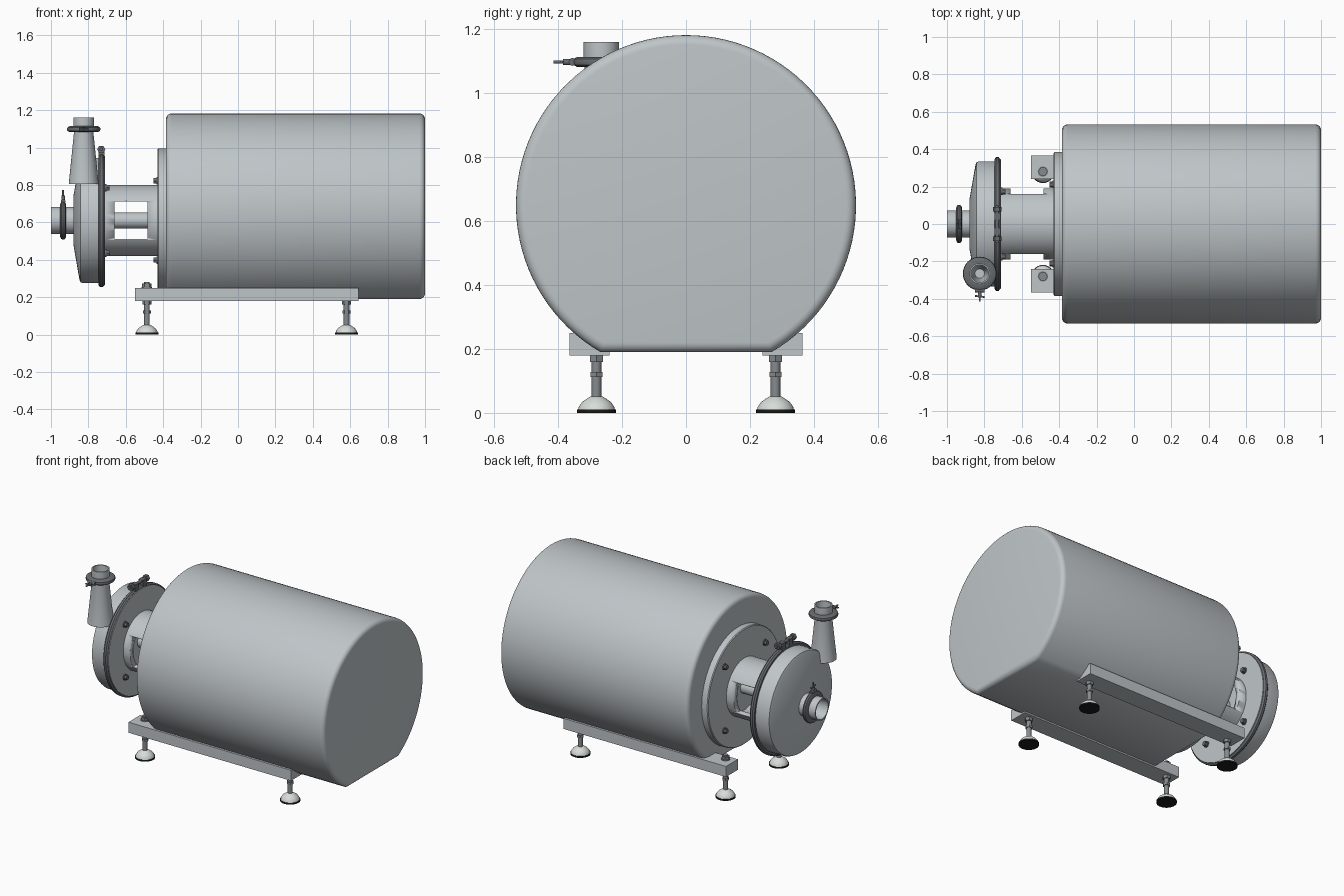
import bpy, bmesh, math
from mathutils import Vector

if "Cube" in bpy.data.objects:
    bpy.data.objects.remove(bpy.data.objects["Cube"])

def material(name, rgb):
    m = bpy.data.materials.new(name)
    m.diffuse_color = (*rgb, 1)
    m.use_nodes = True
    m.node_tree.nodes["Principled BSDF"].inputs["Base Color"].default_value = m.diffuse_color
    return m

STEEL = material("brushed_steel", (0.52, 0.56, 0.58))
DARK = material("dark_steel", (0.14, 0.15, 0.16))
STEM = material("stem_steel", (0.24, 0.26, 0.27))
PALE = material("pale_foot", (0.68, 0.72, 0.69))
RUBBER = material("black_rubber", (0.01, 0.01, 0.01))
AXIS = 0.61  # height of the pump shaft

def finish(name, bm, mat, angle=35):
    bmesh.ops.remove_doubles(bm, verts=bm.verts, dist=1e-5)
    bmesh.ops.recalc_face_normals(bm, faces=bm.faces)
    me = bpy.data.meshes.new(name)
    bm.to_mesh(me)
    bm.free()
    me.materials.append(mat)
    me.shade_smooth()
    me.set_sharp_from_angle(angle=math.radians(angle))
    ob = bpy.data.objects.new(name, me)
    bpy.context.collection.objects.link(ob)
    return ob

def lathe(name, pts, loc, axis, mat, seg=64, closed=False):
    """Spin (radius, height) points around an axis that starts at loc."""
    q = Vector(axis).to_track_quat('Z', 'Y')
    bm = bmesh.new()
    rings = []
    for r, h in pts:
        rings.append([bm.verts.new(Vector(loc) + q @ Vector((
            r * math.cos(2 * math.pi * i / seg), r * math.sin(2 * math.pi * i / seg), h)))
            for i in range(seg)])
    n = len(pts)
    for k in range(n if closed else n - 1):
        a, b = rings[k], rings[(k + 1) % n]
        for i in range(seg):
            j = (i + 1) % seg
            bm.faces.new((a[i], a[j], b[j], b[i]))
    bmesh.ops.dissolve_degenerate(bm, dist=1e-6, edges=bm.edges)
    return finish(name, bm, mat)

def rod(name, p1, p2, r, mat, seg=20):
    d = Vector(p2) - Vector(p1)
    return lathe(name, [(0, 0), (r, 0), (r, d.length), (0, d.length)], p1, d, mat, seg)

def box(name, lo, hi, mat):
    bm = bmesh.new()
    bmesh.ops.create_cube(bm, size=1)
    for v in bm.verts:
        v.co = Vector([(a + b) / 2 + c * (b - a) for a, b, c in zip(lo, hi, v.co)])
    return finish(name, bm, mat)

def tube(name, r_out, r_in, h, loc, axis, mat):
    return lathe(name, [(r_in, 0), (r_out, 0), (r_out, h), (r_in, h)], loc, axis, mat, closed=True)

# Motor shroud: round drum with a flat underside and rounded ends
bm = bmesh.new()
R, zc, zflat = 0.532, 0.65, 0.19
a0 = math.asin((zflat - zc) / R)
arc = [a0 + (math.pi - 2 * a0) * i / 88 for i in range(89)]
face = bm.faces.new([bm.verts.new((-0.385, R * math.cos(a), zc + R * math.sin(a))) for a in arc])
ext = bmesh.ops.extrude_face_region(bm, geom=[face], use_keep_orig=True)
bmesh.ops.translate(bm, vec=(1.385, 0, 0),
                    verts=[g for g in ext["geom"] if isinstance(g, bmesh.types.BMVert)])
ends = [e for e in bm.edges if abs(e.verts[0].co.x - e.verts[1].co.x) < 1e-5]
bmesh.ops.bevel(bm, geom=ends, offset=0.03, segments=5, profile=0.5, affect='EDGES')
finish("motor_shroud", bm, STEEL)

# Motor flange
lathe("motor_flange", [(0, 0), (0.38, 0), (0.385, 0.005), (0.385, 0.06), (0, 0.06)],
      (-0.43, 0, AXIS), (1, 0, 0), STEEL, 80)

# Lantern between pump and motor, with a window cut through both sides
lantern = tube("lantern", 0.19, 0.155, 0.285, (-0.712, 0, AXIS), (1, 0, 0), STEEL)
cutter = box("window_cutter", (-0.66, -0.5, 0.51), (-0.485, 0.5, 0.71), STEEL)
cutter.hide_render = True
mod = lantern.modifiers.new("windows", 'BOOLEAN')
mod.operation = 'DIFFERENCE'
mod.solver = 'EXACT'
mod.object = cutter
bpy.context.view_layer.objects.active = lantern
bpy.ops.object.modifier_apply(modifier=mod.name)
bpy.data.objects.remove(cutter)
rod("pump_shaft", (-0.72, 0, AXIS), (-0.42, 0, AXIS), 0.043, STEEL, 32)

# Pump casing with open inlet, back cover and clamp ring
lathe("pump_casing", [(0, 0.06), (0.062, 0.06), (0.062, 0), (0.13, 0), (0.315, 0.032),
                      (0.33, 0.038), (0.335, 0.05), (0.335, 0.15), (0, 0.15)],
      (-0.88, 0, AXIS), (1, 0, 0), STEEL, 80)
lathe("back_cover", [(0, 0), (0.345, 0), (0.345, 0.018), (0, 0.018)],
      (-0.728, 0, AXIS), (1, 0, 0), STEEL, 80)
lathe("casing_clamp_ring", [(0.325, 0), (0.347, 0), (0.357, 0.009), (0.357, 0.023),
                            (0.347, 0.032), (0.325, 0.032)],
      (-0.746, 0, AXIS), (1, 0, 0), DARK, 80, closed=True)

# Clamp closure on top of the ring
for s in (-1, 1):
    y = 0.04 * s
    box("clamp_lug", (-0.747, y - 0.018, 0.945), (-0.715, y + 0.018, 1.0), DARK)
    rod("clamp_nut", (-0.731, 0.066 * s, 0.99), (-0.731, 0.09 * s, 0.99), 0.022, DARK, 6)
rod("clamp_bolt", (-0.731, -0.1, 0.99), (-0.731, 0.1, 0.99), 0.01, DARK)

# Bolts on the motor flange and on the pump back cover
for sy in (-1, 1):
    for sz in (-1, 1):
        for name, x, d in (("flange_bolt", -0.43, 0.212), ("cover_bolt", -0.71, 0.175)):
            s = -1 if name == "flange_bolt" else 1
            y, z = sy * d, AXIS + sz * d
            rod(name + "_washer", (x, y, z), (x + s * 0.006, y, z), 0.02, DARK)
            rod(name, (x, y, z), (x + s * 0.022, y, z), 0.016, DARK, 6)

def pipe_clamp(name, centre, axis, out, r, r_in):
    """Clamp ring with a hinge block and wing nut pointing along out."""
    c, a, o = Vector(centre), Vector(axis), Vector(out)
    lathe(name, [(r_in, -0.016), (r * 0.84, -0.016), (r * 0.97, -0.009), (r, 0),
                 (r * 0.97, 0.009), (r * 0.84, 0.016), (r_in, 0.016)],
          c, axis, DARK, 48, closed=True)
    side = a.cross(o)
    rod(name + "_hinge", c + o * r - side * 0.025, c + o * r + side * 0.025, 0.012, DARK)
    rod(name + "_nut", c + o * (r - 0.005), c + o * (r + 0.03), 0.01, DARK)
    rod(name + "_handle", c + o * r, c + o * (r + 0.06), 0.005, DARK)
    rod(name + "_wing", c + o * (r + 0.03) - side * 0.025, c + o * (r + 0.035) + side * 0.025,
        0.005, DARK)

# Inlet pipe and clamp
tube("inlet_pipe", 0.072, 0.064, 0.13, (-1.0, 0, AXIS), (1, 0, 0), STEEL)
pipe_clamp("inlet_clamp", (-0.935, 0, AXIS), (1, 0, 0), (0, 0, 1), 0.103, 0.068)

# Outlet cone, pipe and clamp
OX, OY = -0.825, -0.265
lathe("outlet_cone", [(0, 0.805), (0.08, 0.805), (0.052, 1.08), (0.055, 1.1), (0.055, 1.16),
                      (0.047, 1.16), (0.047, 1.09), (0.04, 1.0), (0.025, 0.85), (0, 0.85)],
      (OX, OY, 0), (0, 0, 1), STEEL, 48)
pipe_clamp("outlet_clamp", (OX, OY, 1.098), (0, 0, 1), (0, -1, 0), 0.09, 0.05)

# Base rails and adjustable feet
for s in (-1, 1):
    ys = sorted((0.24 * s, 0.365 * s))
    box("base_rail", (-0.55, ys[0], 0.18), (0.645, ys[1], 0.25), STEEL)
    y = 0.28 * s
    for x in (-0.487, 0.58):
        rod("foot_pad", (x, y, 0), (x, y, 0.01), 0.061, RUBBER, 40)
        lathe("foot_dome", [(0, 0.009), (0.058, 0.009), (0.055, 0.02), (0.045, 0.034),
                            (0.028, 0.046), (0.018, 0.052), (0, 0.052)],
              (x, y, 0), (0, 0, 1), PALE, 40)
        top = 0.28 if x < 0 else 0.2
        rod("foot_stem", (x, y, 0.045), (x, y, top), 0.015, STEM)
        rod("foot_lock_nut", (x, y, 0.113), (x, y, 0.128), 0.022, STEM, 6)
        rod("foot_rail_nut", (x, y, 0.16), (x, y, 0.181), 0.024, STEM, 6)
        if x < 0:
            rod("foot_top_washer", (x, y, 0.25), (x, y, 0.255), 0.028, STEM)
            rod("foot_top_nut", (x, y, 0.255), (x, y, 0.272), 0.025, STEM, 6)
